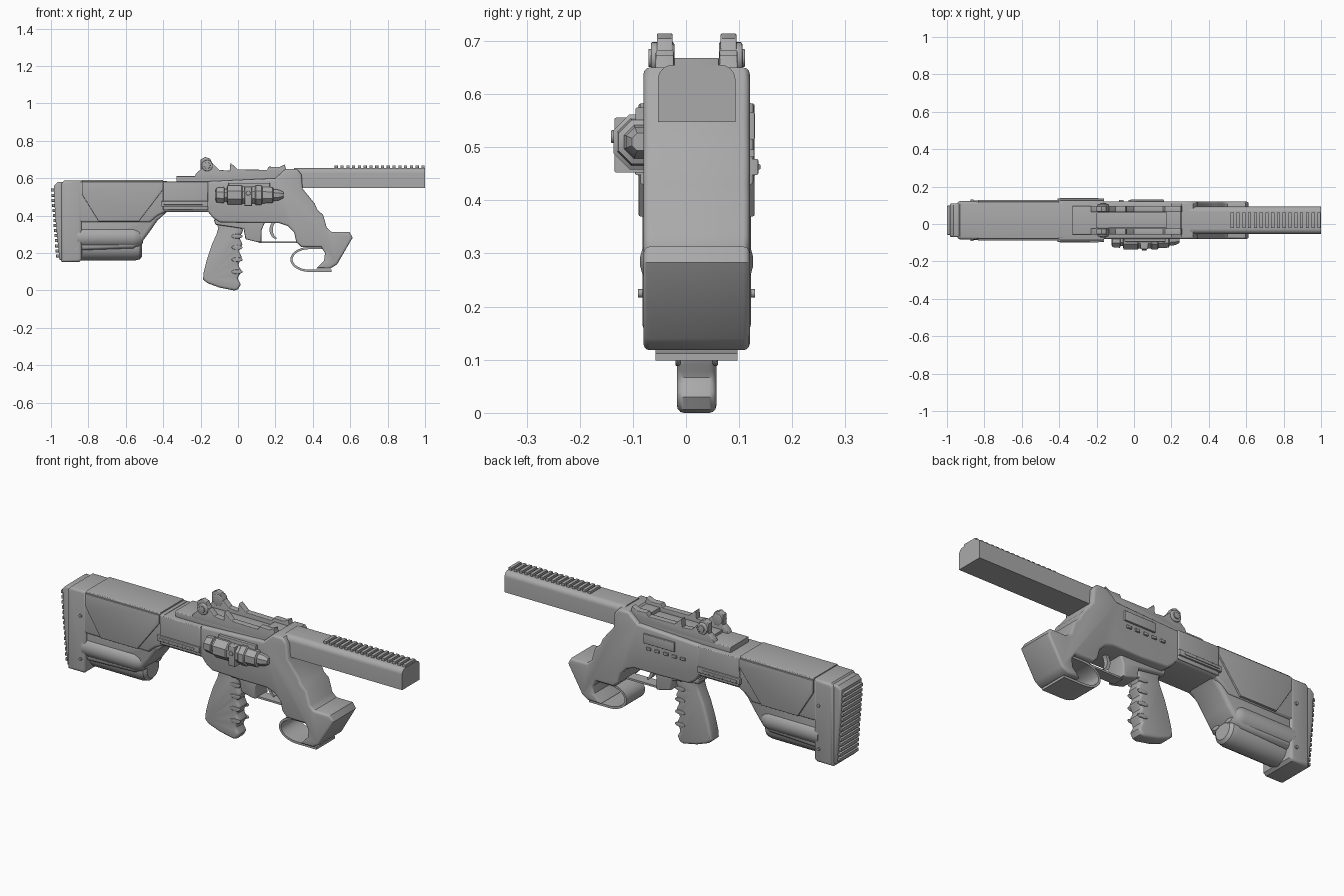
import bpy, bmesh, math
from mathutils import Vector

CY = 0.02  # centre plane of the body in y
GREY = bpy.data.materials.new("mid_grey")
GREY.diffuse_color = (0.4, 0.4, 0.4, 1)


def finish(name, bm, angle=35):
    bmesh.ops.recalc_face_normals(bm, faces=bm.faces)
    me = bpy.data.meshes.new(name)
    bm.to_mesh(me)
    bm.free()
    me.materials.append(GREY)
    me.shade_smooth()
    me.set_sharp_from_angle(angle=math.radians(angle))
    ob = bpy.data.objects.new(name, me)
    bpy.context.collection.objects.link(ob)
    return ob


def slab(name, pts, half, yc=CY, bevel=0.0, axis='Y', span=None):
    """Extrude an outline: (x,z) along y, or (y,z) along x when axis is X."""
    bm = bmesh.new()
    a, b = span if span else (yc - half, yc + half)
    place = (lambda p, t: (p[0], t, p[1])) if axis == 'Y' else (lambda p, t: (t, p[0], p[1]))
    lo = [bm.verts.new(place(p, a)) for p in pts]
    hi = [bm.verts.new(place(p, b)) for p in pts]
    caps = [bm.faces.new(lo), bm.faces.new(hi[::-1])]
    n = len(pts)
    for i in range(n):
        j = (i + 1) % n
        bm.faces.new((lo[i], hi[i], hi[j], lo[j]))
    bmesh.ops.recalc_face_normals(bm, faces=bm.faces)
    if bevel:
        rim = list({e for f in caps for e in f.edges})
        bmesh.ops.bevel(bm, geom=rim, offset=bevel, segments=3, profile=0.5,
                        affect='EDGES', clamp_overlap=True)
    return finish(name, bm)


def box(name, x0, x1, z0, z1, half, yc=CY, bevel=0.0):
    return slab(name, [(x0, z0), (x1, z0), (x1, z1), (x0, z1)], half, yc, bevel)


def lathe(name, prof, y, z, n=24, squash=1.0, angle=35):
    """Turn (x, radius) rings around an x-directed axis."""
    bm = bmesh.new()
    rings = []
    for x, r in prof:
        rings.append([bm.verts.new((x, y + r * squash * math.cos((k + .5) * math.tau / n),
                                    z + r * math.sin((k + .5) * math.tau / n))) for k in range(n)])
    for r0, r1 in zip(rings, rings[1:]):
        for k in range(n):
            bm.faces.new((r0[k], r0[(k + 1) % n], r1[(k + 1) % n], r1[k]))
    bm.faces.new(rings[0])
    bm.faces.new(rings[-1])
    return finish(name, bm, angle)


def arc(cx, cz, rx, rz, a0, a1, n=10):
    return [(cx + rx * math.cos(math.radians(a0 + (a1 - a0) * i / n)),
             cz + rz * math.sin(math.radians(a0 + (a1 - a0) * i / n))) for i in range(n + 1)]


# --- stock: upper shell, narrower lower core, side bulges, under tube
slab("stock_upper", [(-0.86, 0.585), (-0.38, 0.585), (-0.38, 0.425), (-0.43, 0.40),
                     (-0.47, 0.365), (-0.86, 0.365)], 0.1, bevel=0.012)
slab("stock_lower", [(-0.86, 0.40), (-0.38, 0.42), (-0.43, 0.375), (-0.475, 0.31),
                     (-0.52, 0.25), (-0.56, 0.225), (-0.86, 0.215)], 0.09, bevel=0.02)
for s, side in ((-1, "near"), (1, "far")):
    lathe("stock_bulge_" + side, [(-0.86, 0.06), (-0.56, 0.06), (-0.53, 0.052),
                                  (-0.51, 0.035), (-0.505, 0.01)], CY + s * 0.047, 0.285)
    # angular cheek panel
    slab("stock_panel_" + side, [(-0.835, 0.582), (-0.835, 0.515), (-0.745, 0.37),
                                 (-0.53, 0.37), (-0.40, 0.54), (-0.40, 0.582)],
         0.012, CY + s * 0.097, 0.003)
    # slim side rail and its groove bars
    box("side_rail_" + side, -0.41, -0.16, 0.448, 0.478, 0.008, CY + s * 0.108, 0.003)
    box("side_rail_rib_" + side, -0.395, -0.19, 0.458, 0.468, 0.006, CY + s * 0.114, 0.002)
    for z in (0.225, 0.455):
        slab("stock_pin_" + side, arc(-0.865, z, 0.008, 0.008, 0, 330, 11), 0.006, CY + s * 0.104)
box("stock_top_plate", -0.835, -0.40, 0.575, 0.592, 0.1, bevel=0.006)
lathe("under_tube", [(-0.85, 0.072), (-0.55, 0.072), (-0.525, 0.066), (-0.512, 0.05)], CY, 0.232)

# --- butt block and ribbed recoil pad
slab("butt_block", [(-0.945, 0.57), (-0.93, 0.587), (-0.835, 0.587), (-0.835, 0.165),
                    (-0.85, 0.152), (-0.945, 0.152)], 0.102, bevel=0.014)
slab("recoil_pad", [(-0.935, 0.58), (-0.965, 0.58), (-0.985, 0.56), (-0.978, 0.40),
                    (-0.955, 0.165), (-0.935, 0.158)], 0.09, bevel=0.01)
for i in range(14):
    z = 0.185 + i * 0.027
    x = -0.958 - 0.027 * (z - 0.185) / 0.35
    box("pad_rib", x - 0.015, x + 0.02, z - 0.008, z + 0.008, 0.078, bevel=0.004)

# --- receiver flowing into the angled fore grip
slab("receiver", [(-0.40, 0.58), (-0.17, 0.583), (0.20, 0.60), (0.255, 0.65), (0.315, 0.65),
                  (0.34, 0.62), (0.345, 0.545), (0.41, 0.465), (0.425, 0.43), (0.455, 0.405),
                  (0.475, 0.335), (0.50, 0.313), (0.595, 0.313), (0.613, 0.283), (0.53, 0.14),
                  (0.495, 0.118), (0.42, 0.118), (0.46, 0.16), (0.465, 0.20), (0.445, 0.232),
                  (0.34, 0.232), (0.312, 0.26), (0.30, 0.31), (0.265, 0.345), (0.22, 0.36),
                  (0.06, 0.36), (-0.10, 0.365), (-0.135, 0.39), (-0.16, 0.42), (-0.40, 0.42)],
     0.1, bevel=0.012)
box("receiver_sleeve", -0.40, -0.16, 0.43, 0.583, 0.107, bevel=0.006)
slab("lower_receiver", [(-0.13, 0.38), (0.15, 0.38), (0.125, 0.32), (0.125, 0.258),
                        (0.105, 0.258), (0.04, 0.275), (0.03, 0.33), (-0.12, 0.352)],
     0.055, bevel=0.008)
box("far_side_plate", -0.02, 0.16, 0.515, 0.565, 0.006, CY + 0.104, 0.003)
for i in range(5):
    box("far_side_bump", -0.08 + i * 0.05, -0.055 + i * 0.05, 0.482, 0.496, 0.006, CY + 0.103, 0.003)

# --- hand-guard loop, trigger guard and trigger
slab("hand_loop", [(0.50, 0.232)] + arc(0.385, 0.166, 0.105, 0.067, 90, 270, 20) + [(0.50, 0.099)]
     + [(0.50, 0.112)] + arc(0.385, 0.166, 0.093, 0.055, 270, 90, 20) + [(0.50, 0.221)],
     0.077)
box("trigger_guard", 0.11, 0.315, 0.253, 0.263, 0.03)
slab("trigger", arc(0.22, 0.325, 0.052, 0.055, 130, 250, 8)
     + arc(0.22, 0.325, 0.034, 0.047, 250, 130, 8), 0.012)

# --- pistol grip with finger grooves
front = []
for i in range(25):
    t = i / 24
    front.append((0.018 - 0.012 * t + 0.008 * math.cos(t * math.tau * 4), 0.32 - 0.29 * t))
slab("pistol_grip", [(-0.12, 0.37), (0.02, 0.37)] + front +
     [(0.0, 0.006), (-0.02, 0.0), (-0.10, 0.016), (-0.165, 0.04), (-0.187, 0.06), (-0.183, 0.10),
      (-0.165, 0.17), (-0.14, 0.245), (-0.115, 0.30), (-0.105, 0.335)], 0.037, bevel=0.013)
for s in (-1, 1):
    for z in (0.10, 0.165, 0.23, 0.29):
        slab("grip_ridge", arc(-0.005, z, 0.03, 0.012, 0, 330, 11), 0.005, CY + s * 0.035, 0.003)

# --- barrel shroud with rounded top, and top ribs
shroud = ([(CY - 0.073, 0.547), (CY + 0.073, 0.547)] + arc(CY + 0.045, 0.627, 0.028, 0.028, 0, 90, 6)
          + arc(CY - 0.045, 0.627, 0.028, 0.028, 90, 180, 6))
slab("barrel_shroud", shroud, 0, axis='X', span=(0.30, 1.0))
for i in range(16):
    x = 0.524 + i * 0.0309
    box("shroud_rib", x - 0.007, x + 0.010, 0.65, 0.668, 0.042, bevel=0.002)

# --- top rail with twin side plates, sight bosses and centre bar
box("rail_base", -0.33, 0.27, 0.575, 0.611, 0.077, bevel=0.006)
box("rail_centre_bar", -0.20, 0.18, 0.60, 0.625, 0.042, bevel=0.004)
box("rail_cross_bar", 0.17, 0.25, 0.60, 0.643, 0.06, bevel=0.005)
for s, side in ((-1, "near"), (1, "far")):
    y = CY + s * 0.06
    slab("rail_plate_" + side, [(-0.235, 0.60), (-0.225, 0.625), (-0.19, 0.655), (-0.13, 0.675),
                                (-0.10, 0.645), (-0.045, 0.64), (-0.04, 0.683), (0.0, 0.647),
                                (0.155, 0.645), (0.165, 0.662), (0.22, 0.66), (0.25, 0.673),
                                (0.258, 0.64), (0.275, 0.60)], 0.017, y, 0.003)
    slab("sight_post_" + side, [(-0.20, 0.64), (-0.20, 0.70), (-0.175, 0.714), (-0.15, 0.705),
                                (-0.125, 0.66)], 0.015, y, 0.003)
    slab("sight_boss_" + side, arc(-0.165, 0.668, 0.03, 0.03, 0, 345, 23), 0.022, CY + s * 0.064, 0.004)
    slab("sight_boss_cap_" + side, arc(-0.165, 0.668, 0.017, 0.017, 0, 345, 23), 0.006, CY + s * 0.085, 0.002)

# --- octagonal aiming module on the near side
lathe("aiming_module", [(-0.12, 0.03), (-0.115, 0.042), (-0.075, 0.046), (-0.072, 0.036),
                        (-0.06, 0.036), (-0.055, 0.055), (0.02, 0.055), (0.025, 0.05),
                        (0.09, 0.05), (0.095, 0.056), (0.125, 0.056), (0.13, 0.048),
                        (0.185, 0.045), (0.19, 0.034), (0.22, 0.03), (0.242, 0.018)],
      -0.085, 0.51, n=8, angle=25)
box("module_clamp", 0.035, 0.075, 0.452, 0.556, 0.03, -0.105, 0.005)
slab("clamp_screw", arc(0.055, 0.52, 0.012, 0.012, 0, 330, 11), 0.005, -0.136, 0.002)
box("module_mount", -0.05, 0.17, 0.475, 0.575, 0.012, -0.083, 0.004)
